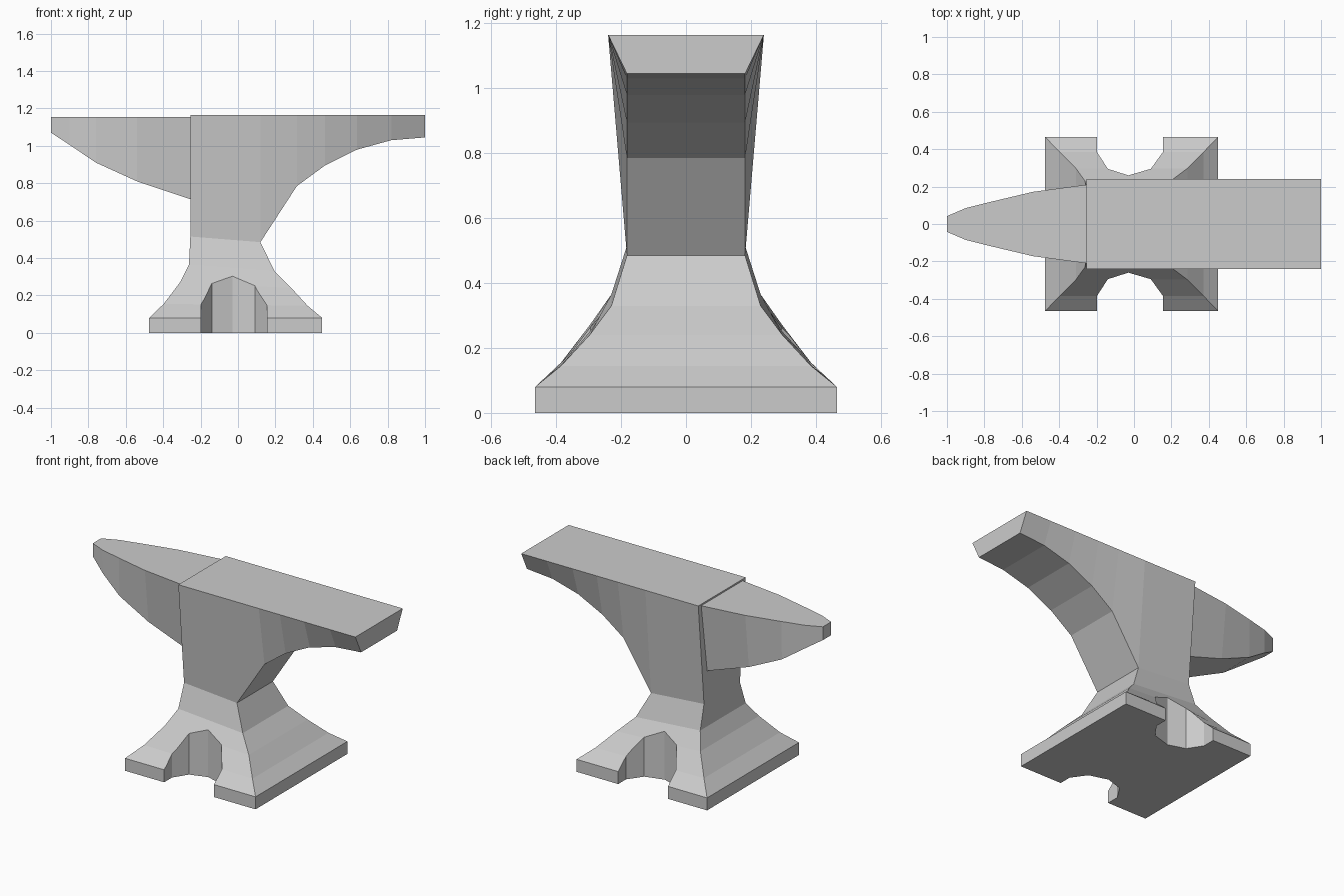
import bpy, bmesh

cube = bpy.data.objects.get("Cube")
if cube:
    bpy.data.objects.remove(cube, do_unlink=True)

steel = bpy.data.materials.new("grey steel")
steel.use_nodes = True
steel.diffuse_color = (0.6, 0.6, 0.6, 1)
steel.node_tree.nodes["Principled BSDF"].inputs["Base Color"].default_value = (0.6, 0.6, 0.6, 1)


def loft(name, rings):
    """Skin a row of equal-sided rings and cap both ends."""
    bm = bmesh.new()
    rows = [[bm.verts.new(p) for p in ring] for ring in rings]
    n = len(rows[0])
    for a, b in zip(rows, rows[1:]):
        for i in range(n):
            j = (i + 1) % n
            bm.faces.new((a[i], a[j], b[j], b[i]))
    bm.faces.new(rows[0])
    bm.faces.new(rows[-1])
    bmesh.ops.recalc_face_normals(bm, faces=bm.faces)
    mesh = bpy.data.meshes.new(name)
    bm.to_mesh(mesh)
    bm.free()
    mesh.materials.append(steel)
    obj = bpy.data.objects.new(name, mesh)
    bpy.context.collection.objects.link(obj)
    return obj


def slab(x, z_low, z_top, w_low, w_top):
    """Upright section across the model at x."""
    return [(x, -w_low, z_low), (x, w_low, z_low), (x, w_top, z_top), (x, -w_top, z_top)]


# Body with face and curved heel: x, underside height
underside = [(-0.255, 0.515), (0.12, 0.485), (0.315, 0.785), (0.465, 0.895),
             (0.637, 0.98), (0.82, 1.03), (1.0, 1.045)]
loft("body_and_heel", [slab(x, z, 1.165, 0.182, 0.24) for x, z in underside])

# Tapered horn: x, underside height, half width below, half width above
horn = [(-0.255, 0.715, 0.15, 0.21), (-0.54, 0.81, 0.135, 0.172), (-0.76, 0.91, 0.115, 0.12),
        (-0.9, 1.005, 0.083, 0.085), (-1.0, 1.07, 0.04, 0.042)]
loft("horn", [slab(x, z, 1.155, low, top) for x, z, low, top in horn])

# Flared base: left-hand x and z, right-hand x and z, half depth
flare = [(-0.475, 0, 0.45, 0, 0.465), (-0.475, 0.08, 0.45, 0.08, 0.465),
         (-0.397, 0.155, 0.372, 0.145, 0.385), (-0.31, 0.27, 0.285, 0.24, 0.297),
         (-0.262, 0.365, 0.195, 0.33, 0.23), (-0.255, 0.515, 0.12, 0.485, 0.182)]
base = loft("base", [[(xa, -w, za), (xb, -w, zb), (xb, w, zb), (xa, w, za)]
                     for xa, za, xb, zb, w in flare])

# Arched notches through the front and back of the base
notch = [(-0.198, 0.6), (-0.198, 0.385), (-0.14, 0.295), (-0.03, 0.26),
         (0.09, 0.295), (0.155, 0.385), (0.155, 0.6)]
for name, side in (("front_notch_cutter", -1), ("back_notch_cutter", 1)):
    cutter = loft(name, [[(x, side * y, z) for x, y in notch] for z in (-0.1, 0.45)])
    cutter.hide_render = True
    cutter.hide_viewport = True
    cut = base.modifiers.new(name, "BOOLEAN")
    cut.operation = "DIFFERENCE"
    cut.solver = "EXACT"
    cut.object = cutter
